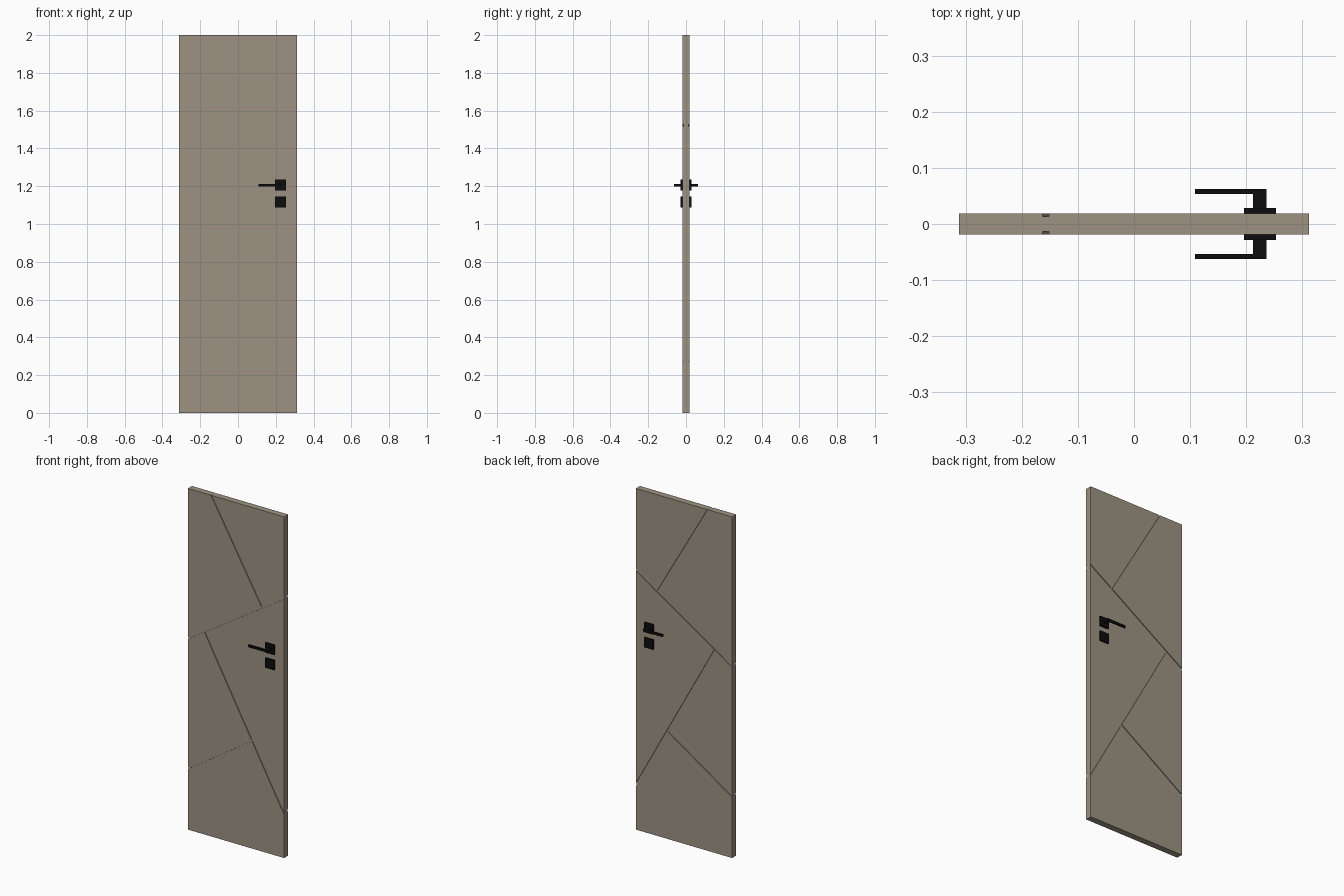
import bpy, math
from mathutils import Matrix, Vector

if "Cube" in bpy.data.objects:
    bpy.data.objects.remove(bpy.data.objects["Cube"])

W, H, T = 0.624, 2.0, 0.0375        # door width, height, thickness
GROOVE_W, GROOVE_D = 0.010, 0.005


def material(name, rgb):
    m = bpy.data.materials.new(name)
    m.diffuse_color = (*rgb, 1)
    m.use_nodes = True
    m.node_tree.nodes["Principled BSDF"].inputs["Base Color"].default_value = m.diffuse_color
    return m


taupe = material("taupe paint", (0.34, 0.29, 0.225))
black = material("black metal", (0.004, 0.004, 0.004))


def box(name, lo, hi, mat):
    """Axis-aligned box between two corners."""
    lo, hi = Vector(lo), Vector(hi)
    bpy.ops.mesh.primitive_cube_add(size=1)
    o = bpy.context.object
    o.name = name
    size = hi - lo
    o.data.transform(Matrix.Translation((lo + hi) / 2) @ Matrix.Diagonal((*size, 1)))
    o.data.materials.append(mat)
    return o


# Door leaf
leaf = box("door_leaf", (-W / 2, -T / 2, 0), (W / 2, T / 2, H), taupe)

# Decorative grooves: start (x, z), end (x, z), extend past start / end
strokes = [
    ((-0.312, 1.123), (0.312, 1.523), 0.05, 0.05),
    ((-0.157, 2.0), (0.171, 1.433), 0.05, 0.0),
    ((-0.203, 1.193), (0.312, 0.263), 0.0, 0.05),
    ((-0.312, 0.361), (0.103, 0.634), 0.05, 0.0),
]
cutters = []
for a, b, ext_a, ext_b in strokes:
    a, b = Vector((a[0], 0, a[1])), Vector((b[0], 0, b[1]))
    d = (b - a).normalized()
    a, b = a - d * ext_a, b + d * ext_b
    angle = math.atan2(d.z, d.x)
    for side in (-1, 1):
        c = box("groove_cutter", (0, -0.02, -GROOVE_W / 2),
                ((b - a).length, 0.02, GROOVE_W / 2), taupe)
        y = side * (T / 2 - GROOVE_D + 0.02)
        c.data.transform(Matrix.Translation((a.x, y, a.z)) @ Matrix.Rotation(-angle, 4, 'Y'))
        c.hide_render = True
        cutters.append(c)
        m = leaf.modifiers.new("groove", 'BOOLEAN')
        m.operation = 'DIFFERENCE'
        m.solver = 'EXACT'
        m.object = c

# Apply the cuts and drop the cutters
bpy.context.view_layer.update()
dg = bpy.context.evaluated_depsgraph_get()
cut_mesh = bpy.data.meshes.new_from_object(leaf.evaluated_get(dg))
leaf.modifiers.clear()
leaf.data = cut_mesh
for c in cutters:
    bpy.data.objects.remove(c)

# Hardware on both faces
CX, HALF = 0.2245, 0.0285
for label, s in (("front", -1), ("back", 1)):
    def part(name, x0, x1, y0, y1, z0, z1):
        ya, yb = sorted((s * y0, s * y1))
        box(f"{label}_{name}", (x0, ya, z0), (x1, yb, z1), black)

    for name, z in (("handle_plate", 1.206), ("lock_plate", 1.117)):
        part(name, CX - HALF, CX + HALF, T / 2 - 0.001, 0.0285, z - HALF, z + HALF)
    part("handle_neck", 0.212, 0.236, 0.028, 0.0625, 1.199, 1.213)
    part("handle_lever", 0.109, 0.213, 0.0535, 0.0625, 1.199, 1.213)
